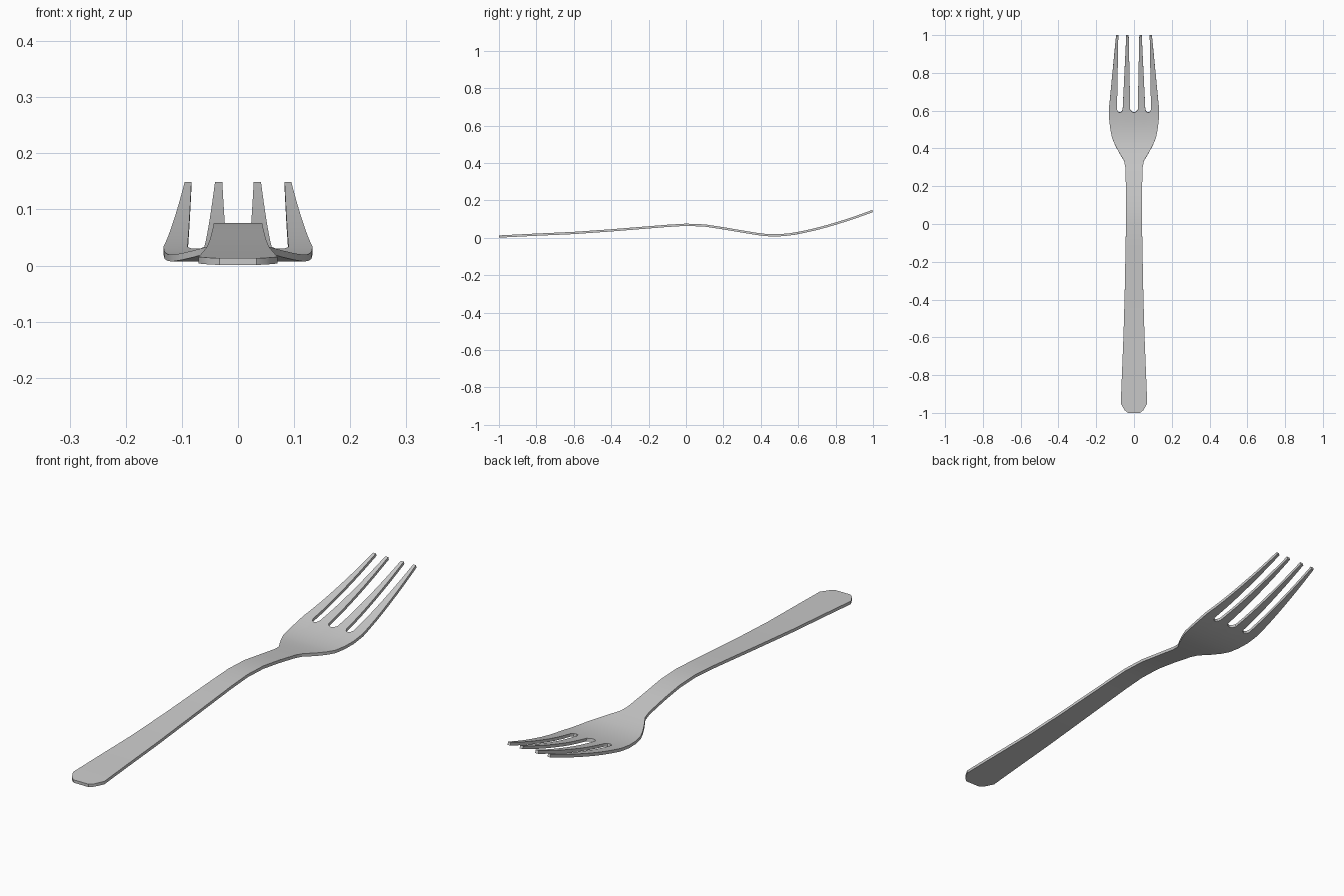
import bpy, bmesh
from mathutils import Vector

if "Cube" in bpy.data.objects:
    bpy.data.objects.remove(bpy.data.objects["Cube"])

THICK = 0.012

# Side profile: (y, z) of the middle of the metal
PROFILE = [(-1, .007), (-.8, .017), (-.6, .026), (-.4, .040), (-.2, .056), (-.1, .064),
           (0, .070), (.1, .066), (.2, .051), (.3, .034), (.4, .018), (.47, .013),
           (.55, .018), (.6, .026), (.7, .048), (.8, .076), (.9, .108), (1, .144)]

# Half widths of the handle and bowl: (y, x)
OUTLINE = [(-.999, .033), (-.985, .050), (-.95, .070), (-.8, .064), (-.6, .056), (-.4, .050),
           (-.2, .046), (-.1, .044), (0, .043), (.1, .043), (.2, .043), (.3, .046), (.335, .053),
           (.38, .080), (.42, .101), (.455, .116), (.5, .125), (.55, .131)]

# Columns across the bowl where the tines start, and the slot floor height of each
HALF_ROOT = [(.020, .606), (.060, .606), (.090, .606), (.133, .606)]
SLOT_FLOOR = [(0, .591), (.010, .594), (.066, .594), (.075, .591), (.084, .594)]
TIPS = {.020: .028, .060: .041, .090: .083, .133: .095}


def height(y):
    """Smooth (Hermite) interpolation of the side profile."""
    p = PROFILE
    i = max(k for k in range(len(p) - 1) if p[k][0] <= y or k == 0)

    def slope(k):
        a, b = p[max(k - 1, 0)], p[min(k + 1, len(p) - 1)]
        return (b[1] - a[1]) / (b[0] - a[0])
    h = p[i + 1][0] - p[i][0]
    t = (y - p[i][0]) / h
    return ((2*t**3 - 3*t**2 + 1) * p[i][1] + (t**3 - 2*t**2 + t) * h * slope(i)
            + (3*t**2 - 2*t**3) * p[i + 1][1] + (t**3 - t**2) * h * slope(i + 1))


bm = bmesh.new()


def vert(x, y):
    return bm.verts.new(Vector((x, y, height(y))))


def bridge(a, b):
    for i in range(len(a) - 1):
        bm.faces.new((a[i], a[i + 1], b[i + 1], b[i]))


# Handle and bowl
half = sorted(HALF_ROOT + SLOT_FLOOR)
root = [(-x, y) for x, y in reversed(half) if x > 0] + half
prev = None
for y, w in OUTLINE:
    row = [vert(x * w / .133, y) for x, _ in root]
    if prev:
        bridge(prev, row)
    prev = row
root_row = [vert(x, y) for x, y in root]
bridge(prev, root_row)

# Four tines, tapering to blunt tips
at = {round(x, 3): v for (x, _), v in zip(root, root_row)}
for side in (-1, 1):
    for a, b in ((.020, .060), (.090, .133)):
        pair = sorted((side * a, side * b))
        prev = [at[round(x, 3)] for x in pair]
        for k in range(1, 9):
            t = k / 8
            y = .606 + t * (.998 - .606)
            row = []
            for x in pair:
                tip = TIPS[abs(x)] * side
                row.append(vert(x + (tip - x) * t, y))
            bridge(prev, row)
            prev = row

mesh = bpy.data.meshes.new("fork")
bm.normal_update()
bm.to_mesh(mesh)
bm.free()
fork = bpy.data.objects.new("fork", mesh)
bpy.context.collection.objects.link(fork)

# Sheet thickness
solid = fork.modifiers.new("thickness", 'SOLIDIFY')
solid.thickness = THICK
solid.offset = 0

bpy.context.view_layer.objects.active = fork
fork.select_set(True)
bpy.ops.object.modifier_apply(modifier="thickness")
bpy.ops.object.shade_smooth_by_angle(angle=0.6)
